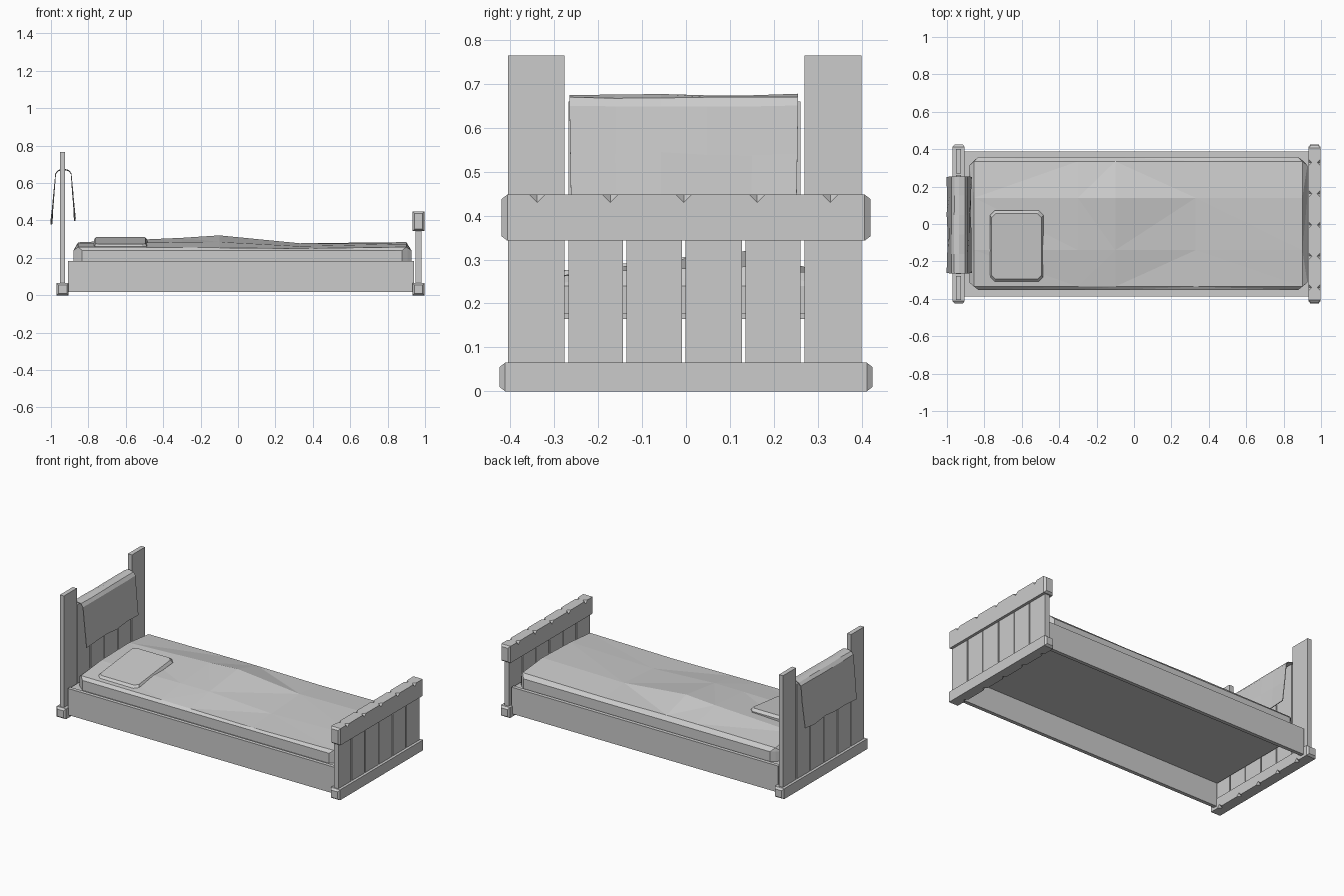
import bpy, bmesh, random
from mathutils import Matrix

if "Cube" in bpy.data.objects:
    bpy.data.objects.remove(bpy.data.objects["Cube"])

random.seed(4)


def make(name, bm):
    bmesh.ops.recalc_face_normals(bm, faces=bm.faces)
    me = bpy.data.meshes.new(name)
    bm.to_mesh(me)
    bm.free()
    ob = bpy.data.objects.new(name, me)
    bpy.context.collection.objects.link(ob)
    return ob


def box(name, x0, x1, y0, y1, z0, z1):
    bm = bmesh.new()
    size = Matrix.Diagonal((x1 - x0, y1 - y0, z1 - z0, 1))
    mid = Matrix.Translation(((x0 + x1) / 2, (y0 + y1) / 2, (z0 + z1) / 2))
    bmesh.ops.create_cube(bm, size=1, matrix=mid @ size)
    return make(name, bm)


def loft(bm, rings):
    rows = [[bm.verts.new(p) for p in r] for r in rings]
    n = len(rows[0])
    for a, b in zip(rows, rows[1:]):
        for i in range(n):
            j = (i + 1) % n
            bm.faces.new((a[i], a[j], b[j], b[i]))
    bm.faces.new(rows[0])
    bm.faces.new(rows[-1])


def beam(name, x0, x1, z0, z1, half, notch_xs, notch_z):
    # cross beam along y with tapered ends and carved nicks along its edges
    bm = bmesh.new()
    rings = []
    for y, d in ((-half, .01), (-half + .013, 0), (half - .013, 0), (half, .01)):
        rings.append([(x0 + d, y, z0 + d), (x1 - d, y, z0 + d),
                      (x1 - d, y, z1 - d), (x0 + d, y, z1 - d)])
    loft(bm, rings)
    ob = make(name, bm)
    cut = bmesh.new()
    for x in notch_xs:
        for k in range(-2, 3):
            m = Matrix.Translation((x, k * .167 - .005, notch_z)) @ Matrix.Diagonal((.018, .018, .018, 1))
            bmesh.ops.create_uvsphere(cut, u_segments=4, v_segments=2, radius=1, matrix=m)
    cutter = make(name + "_nick_cutter", cut)
    cutter.hide_render = True
    mod = ob.modifiers.new("nicks", "BOOLEAN")
    mod.operation = "DIFFERENCE"
    mod.object = cutter
    mod.solver = "EXACT"
    # bake the cut, then drop the cutter
    bpy.context.view_layer.update()
    me = bpy.data.meshes.new_from_object(ob.evaluated_get(bpy.context.evaluated_depsgraph_get()))
    ob.modifiers.clear()
    ob.data = me
    bpy.data.objects.remove(cutter)


# Plank boards: two tall posts on the headboard, even planks on the footboard
planks = [(-.405, -.277), (-.268, -.144), (-.136, -.009), (-.001, .128), (.135, .261), (.27, .40)]
for i, (y0, y1) in enumerate(planks):
    top = .765 if i in (0, 5) else .66
    box(f"headboard_plank_{i}", -.953, -.925, y0, y1, .05, top)
    box(f"footboard_plank_{i}", .95, .98, y0, y1, .05, .36)

# Sills and the footboard top rail
beam("headboard_sill", -.97, -.905, 0, .065, .425, (-.905,), 0)
beam("footboard_sill", .933, .997, 0, .065, .425, (.933,), 0)
beam("footboard_top_rail", .933, .997, .343, .448, .42, (.933, .997), .448)

# Side rails and base board
for side, name in ((-1, "front"), (1, "back")):
    y0, y1 = sorted((side * .365, side * .388))
    box(name + "_side_rail", -.91, .94, y0, y1, .017, .183)
box("base_board", -.91, .94, -.366, .366, .165, .178)

# Mattress: lumpy grid top with clipped corners and a skirt
xs = [-.88, -.855, -.3, -.1, .33, .9, .927]
ys = [-.352, -.335, -.14, .14, .335, .357]
heights = [[.258, .256, .254, .25, .258],
           [.278, .284, .285, .262, .275],
           [.283, .307, .32, .278, .284],
           [.262, .265, .265, .26, .265]]
bm = bmesh.new()
grid = []
for j in range(6):
    row = []
    for i in range(7):
        x, y = xs[i], ys[j]
        edge_x, edge_y = i in (0, 6), j in (0, 5)
        z = .24 if edge_x or edge_y else heights[j - 1][i - 1]
        if i in (1, 5) and edge_y:      # clipped corners
            x += .022 if i == 1 else -.022
        if j in (1, 4) and edge_x:
            y += .022 if j == 1 else -.022
        if edge_x and edge_y:
            x += .022 if i == 0 else -.022
            y += .02 if j == 0 else -.02
        row.append(bm.verts.new((x, y, z)))
    grid.append(row)
for j in range(5):
    for i in range(6):
        bm.faces.new((grid[j][i], grid[j][i + 1], grid[j + 1][i + 1], grid[j + 1][i]))
rim = [e for e in bm.edges if e.is_boundary]
new = bmesh.ops.extrude_edge_only(bm, edges=rim)["geom"]
for v in new:
    if isinstance(v, bmesh.types.BMVert):
        v.co.z = .178
bmesh.ops.holes_fill(bm, edges=[e for e in bm.edges if e.is_boundary], sides=0)
bmesh.ops.triangulate(bm, faces=[f for f in bm.faces if len(f.verts) == 4])
make("mattress", bm)


# Pillow: stacked octagons, tilted to follow the mattress slope
def octagon(cx, cy, hx, hy, c, z):
    pts = [(hx, hy - c), (hx - c, hy), (c - hx, hy), (-hx, hy - c),
           (-hx, c - hy), (c - hx, -hy), (hx - c, -hy), (hx, c - hy)]
    return [(cx + a, cy + b, z + .11 * b) for a, b in pts]


bm = bmesh.new()
loft(bm, [octagon(-.628, -.12, .135, .18, .025, .25),
          octagon(-.628, -.12, .143, .192, .025, .262),
          octagon(-.628, -.12, .143, .192, .025, .277),
          octagon(-.628, -.12, .133, .175, .02, .293)])
make("pillow", bm)

# Blanket hung over the headboard
profile = [(-.998, .385), (-.985, .54), (-.975, .65), (-.96, .667), (-.935, .674),
           (-.905, .667), (-.892, .65), (-.883, .54), (-.872, .405)]
cols = 6
bm = bmesh.new()
sheet = []
for i in range(cols):
    t = i / (cols - 1)
    row = []
    for x, z in profile:
        y = -.005 + (t - .5) * (.50 + .032 * min(z, .64))
        hang = max(0, .66 - z) / .28
        x += random.uniform(-.004, .004) * hang
        z += random.uniform(-.008, .008) * hang + random.uniform(-.002, .002)
        row.append(bm.verts.new((x, y, z)))
    sheet.append(row)
for a, b in zip(sheet, sheet[1:]):
    for k in range(len(profile) - 1):
        bm.faces.new((a[k], a[k + 1], b[k + 1], b[k]))
blanket = make("hanging_blanket", bm)
mod = blanket.modifiers.new("thickness", "SOLIDIFY")
mod.thickness = .004
mod.offset = 0
